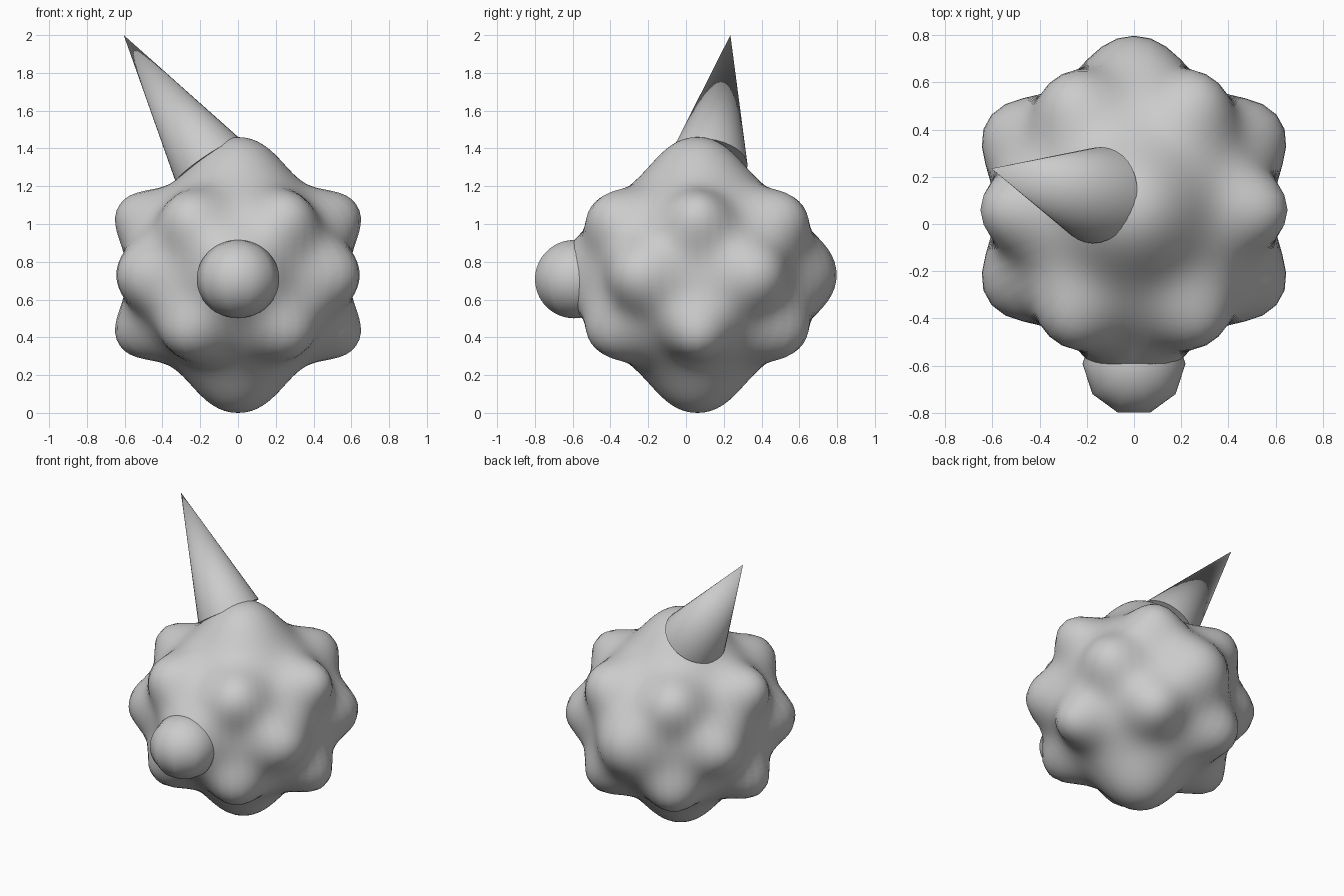
import bpy, math
from mathutils import Vector

if "Cube" in bpy.data.objects:
    bpy.data.objects.remove(bpy.data.objects["Cube"])

CENTRE = Vector((0, 0.06, 0.73))


def direction(lat, lon):
    a, b = math.radians(lat), math.radians(lon)
    return Vector((math.cos(a) * math.cos(b), math.cos(a) * math.sin(b), math.sin(a)))


# knobs as (direction, angular width, height): four wide ones, the rest narrower
knobs = [(Vector((0, 0, s)), 22.5, 0.148) for s in (1, -1)]
knobs += [(Vector((0, s, 0)), 21, 0.155) for s in (1, -1)]
for lon in (31.5, 148.5, 211.5, 328.5):
    knobs.append((direction(0, lon), 17.5, 0.145))
for lat in (30, -30):
    for lon in (0, 180):
        knobs.append((direction(lat, lon), 15.5, 0.147))
    for lon in (60, 120, 240, 300):
        knobs.append((direction(lat, lon), 16.5, 0.138))

# knobbly body: sphere pushed out around every knob
bpy.ops.mesh.primitive_uv_sphere_add(segments=64, ring_count=64, radius=1, location=CENTRE)
body = bpy.context.object
for v in body.data.vertices:
    d = v.co.normalized()
    bump = sum(h * math.exp(-(d.angle(k) / math.radians(w)) ** 2.2) for k, w, h in knobs)
    v.co = d * (0.582 + bump)
body.name = "knobbly_body"
bpy.ops.object.shade_smooth()

# round nose on the front knob, a flat side facing front
bpy.ops.mesh.primitive_uv_sphere_add(segments=10, ring_count=32, radius=0.218,
                                     location=(0, -0.592, 0.708),
                                     rotation=(0, 0, math.radians(18)))
nose = bpy.context.object
nose.scale.z = 0.95
nose.name = "round_nose"
bpy.ops.object.shade_smooth()

# leaning pointed horn standing on the top, its base sunk into the body
base, tip = Vector((-0.158, 0.122, 1.335)), Vector((-0.605, 0.235, 2.0))
axis = tip - base
bpy.ops.mesh.primitive_cone_add(vertices=32, radius1=0.206, radius2=0, depth=axis.length,
                                location=(base + tip) / 2)
horn = bpy.context.object
horn.rotation_mode = 'QUATERNION'
horn.rotation_quaternion = axis.to_track_quat('Z', 'Y')
horn.name = "pointed_horn"
bpy.ops.object.shade_smooth_by_angle(angle=math.radians(50))
